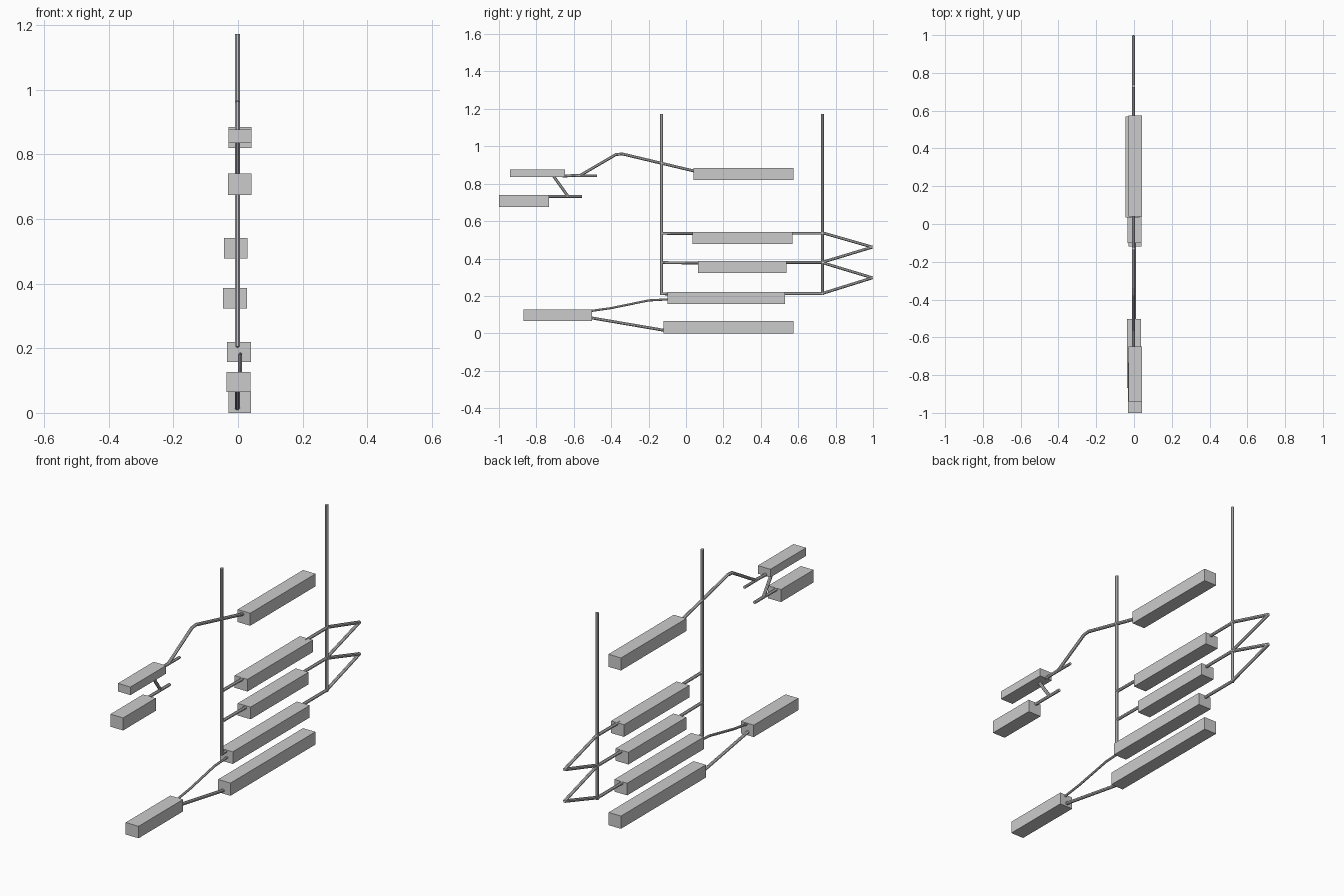
import bpy, bmesh, math
from mathutils import Vector

if "Cube" in bpy.data.objects:
    bpy.data.objects.remove(bpy.data.objects["Cube"])


def finish(bm, name):
    bmesh.ops.recalc_face_normals(bm, faces=bm.faces)
    me = bpy.data.meshes.new(name)
    bm.to_mesh(me)
    bm.free()
    ob = bpy.data.objects.new(name, me)
    bpy.context.collection.objects.link(ob)
    return ob


def block(name, x0, x1, y0, y1, z0, z1):
    bm = bmesh.new()
    bmesh.ops.create_cube(bm, size=1)
    for v in bm.verts:
        v.co = ((x0 + x1) / 2 + v.co.x * (x1 - x0),
                (y0 + y1) / 2 + v.co.y * (y1 - y0),
                (z0 + z1) / 2 + v.co.z * (z1 - z0))
    return finish(bm, name)


def rod(name, pts, x=-0.002, r=0.008, sides=8):
    """Octagonal rod swept with mitred bends along (y, z) points."""
    bm = bmesh.new()
    p = [Vector(q) for q in pts]
    d = [(b - a).normalized() for a, b in zip(p, p[1:])]
    rings = []
    for i, c in enumerate(p):
        a, b = d[max(i - 1, 0)], d[min(i, len(d) - 1)]
        t = (a + b).normalized()
        n = Vector((-t.y, t.x)) / t.dot(a)
        ring = []
        for k in range(sides):
            ang = math.tau * (k + 0.5) / sides
            o = c + n * r * math.sin(ang) * 1.04
            ring.append(bm.verts.new((x + r * 1.04 * math.cos(ang), o.x, o.y)))
        rings.append(ring)
    for A, B in zip(rings, rings[1:]):
        for k in range(sides):
            m = (k + 1) % sides
            bm.faces.new((A[k], A[m], B[m], B[k]))
    bm.faces.new(rings[0])
    bm.faces.new(rings[-1])
    return finish(bm, name)


# Main stack of handle blocks
block("top_block", -0.03, 0.042, 0.04, 0.575, 0.82, 0.885)
block("upper_block", -0.044, 0.03, 0.035, 0.57, 0.478, 0.541)
block("middle_block", -0.046, 0.028, 0.063, 0.537, 0.323, 0.386)
block("lower_block", -0.034, 0.04, -0.10, 0.53, 0.157, 0.22)
block("bottom_block", -0.03, 0.041, -0.12, 0.575, 0.0, 0.066)

# Front blocks
block("front_low_block", -0.036, 0.038, -0.868, -0.503, 0.065, 0.127)
block("front_middle_block", -0.031, 0.042, -1.0, -0.733, 0.675, 0.74)
block("front_high_block", -0.03, 0.042, -0.94, -0.648, 0.835, 0.877)

# Upright posts
for name, y in (("front_post", -0.13), ("back_post", 0.73)):
    rod(name, [(y, 0.205), (y, 1.172)])

# Short rails joining the posts to the blocks
for name, z, y0, y1 in (("upper", 0.535, 0.06, 0.55),
                        ("middle", 0.378, 0.08, 0.52),
                        ("lower", 0.212, -0.08, 0.51)):
    rod(name + "_rail_front", [(-0.13, z), (y0, z - 0.002)])
    rod(name + "_rail_back", [(y1, z), (0.735, z)])

# Zigzag arms behind the back post
zig = [(0.725, 0.539), (0.997, 0.461), (0.725, 0.379),
       (0.997, 0.297), (0.725, 0.212)]
for i, (a, b) in enumerate(zip(zig, zig[1:])):
    rod(f"zigzag_arm_{i + 1}", [a, b])

# Lower fork from the front block
rod("fork_upper", [(-0.52, 0.118), (-0.40, 0.135), (-0.20, 0.176), (-0.09, 0.182)],
    x=0.006, r=0.006)
rod("fork_lower", [(-0.52, 0.085), (-0.11, 0.015)])

# Long bent arm at the top
rod("top_arm", [(0.06, 0.864), (-0.13, 0.909), (-0.34, 0.959), (-0.375, 0.956),
                (-0.565, 0.845), (-0.66, 0.841)])

# Stub rails and the diagonal link between the two front blocks
rod("high_stub", [(-0.67, 0.842), (-0.475, 0.842)], r=0.007)
rod("middle_stub", [(-0.75, 0.732), (-0.557, 0.732)])
rod("diagonal_link", [(-0.708, 0.84), (-0.632, 0.734)])
